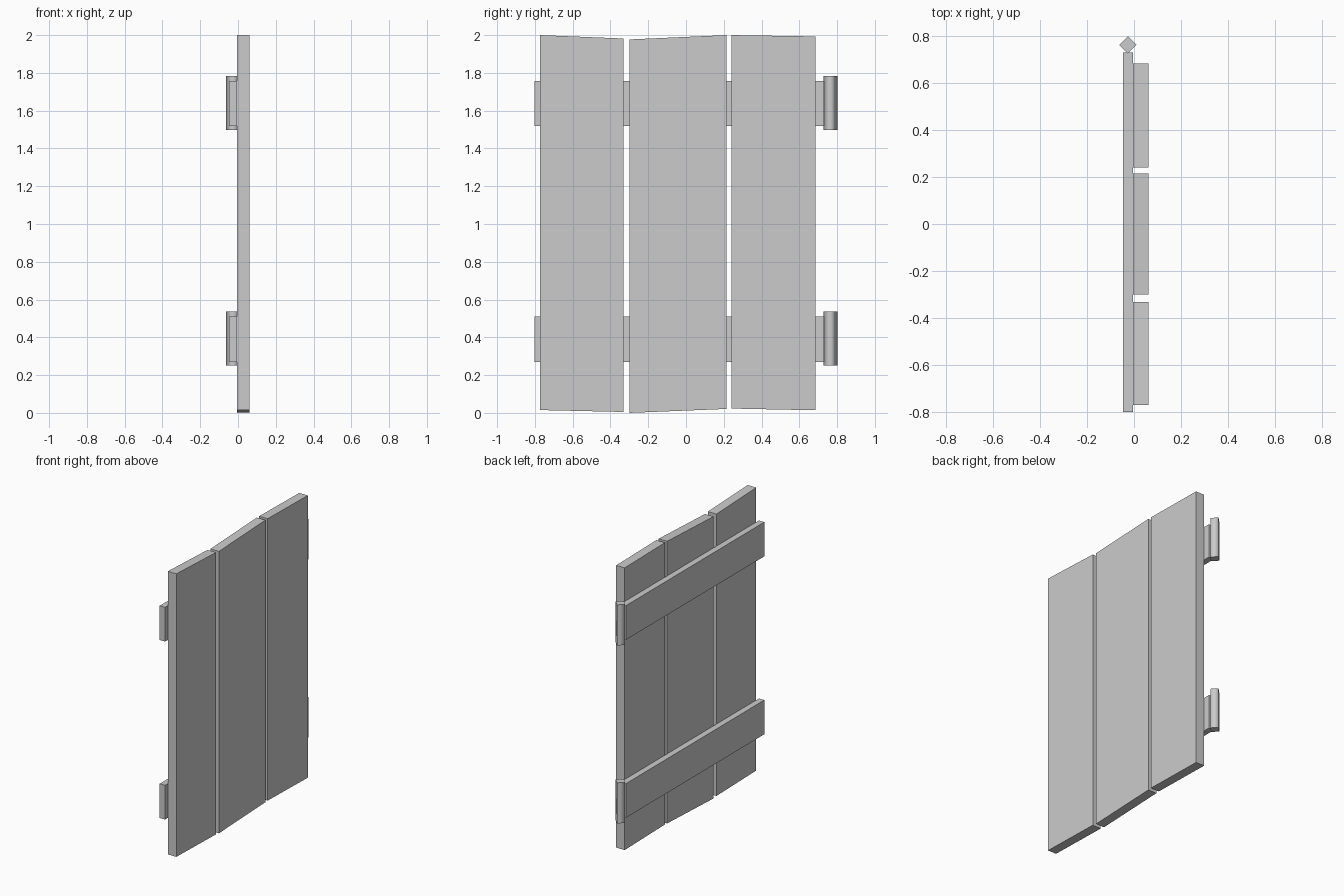
import bpy
import bmesh
import math

default_cube = bpy.data.objects.get("Cube")
if default_cube:
    bpy.data.objects.remove(default_cube, do_unlink=True)

grey = bpy.data.materials.new("plain grey")
grey.use_nodes = True
colour = (0.6, 0.6, 0.6, 1)
grey.diffuse_color = colour
grey.node_tree.nodes["Principled BSDF"].inputs["Base Color"].default_value = colour


def add_object(name, bm):
    bmesh.ops.recalc_face_normals(bm, faces=bm.faces)
    mesh = bpy.data.meshes.new(name)
    bm.to_mesh(mesh)
    bm.free()
    mesh.materials.append(grey)
    obj = bpy.data.objects.new(name, mesh)
    bpy.context.collection.objects.link(obj)
    return obj


def slab(name, outline, back, front):
    """Extrude a (y, z) outline along x."""
    bm = bmesh.new()
    face = bm.faces.new([bm.verts.new((back, y, z)) for y, z in outline])
    grown = bmesh.ops.extrude_face_region(bm, geom=[face], use_keep_orig=True)
    verts = [v for v in grown["geom"] if isinstance(v, bmesh.types.BMVert)]
    bmesh.ops.translate(bm, verts=verts, vec=(front - back, 0, 0))
    return add_object(name, bm)


def hinge_pin(name, z):
    """Four-sided upright pin with smooth sides and flat caps."""
    bm = bmesh.new()
    bmesh.ops.create_cone(bm, cap_ends=True, segments=4, radius1=0.037,
                          radius2=0.037, depth=0.285)
    # Turn one corner towards +y
    turn = math.atan2(bm.verts[:][0].co.x, bm.verts[:][0].co.y)
    for v in bm.verts:
        x, y = v.co.x, v.co.y
        v.co.x = x * math.cos(turn) - y * math.sin(turn) - 0.026
        v.co.y = x * math.sin(turn) + y * math.cos(turn) + 0.764
        v.co.z += z
    bm.normal_update()
    for f in bm.faces:
        f.smooth = abs(f.normal.z) < 0.5
    for e in bm.edges:
        e.smooth = all(f.smooth for f in e.link_faces)
    return add_object(name, bm)


# Uneven planks: left y, right y, bottom heights, top heights
planks = {
    "front_plank": (-0.772, -0.332, 0.015, 0.005, 2.0, 1.982),
    "middle_plank": (-0.30, 0.215, 0.0, 0.021, 1.977, 2.0),
    "hinge_side_plank": (0.24, 0.685, 0.023, 0.014, 2.0, 1.993),
}
for name, (y0, y1, b0, b1, t0, t1) in planks.items():
    slab(name, [(y0, b0), (y1, b1), (y1, t1), (y0, t0)], -0.004, 0.062)

# Cross straps, each with its hinge pin
for level, z in (("lower", 0.39), ("upper", 1.638)):
    lo, hi = z - 0.12, z + 0.12
    slab(level + "_strap", [(-0.801, lo), (0.731, lo), (0.731, hi), (-0.801, hi)],
         -0.047, -0.005)
    hinge_pin(level + "_hinge_pin", z + 0.003)
